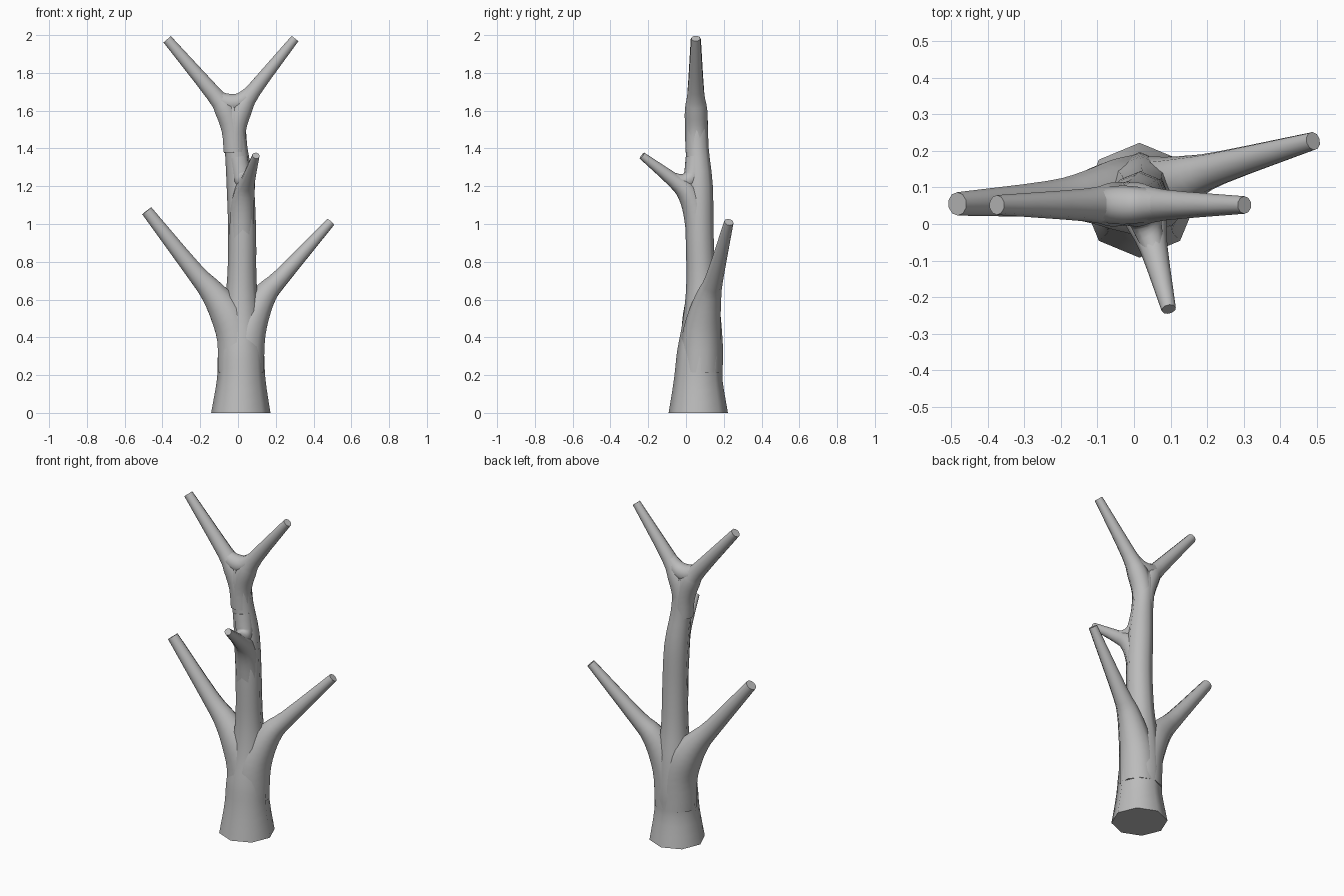
import bpy
import bmesh
import math
from mathutils import Vector

cube = bpy.data.objects.get("Cube")
if cube:
    bpy.data.objects.remove(cube)

bark = bpy.data.materials.new("grey_bark")
bark.use_nodes = True
GREY = (0.5, 0.5, 0.5, 1)
bark.diffuse_color = GREY
bark.node_tree.nodes["Principled BSDF"].inputs["Base Color"].default_value = GREY


def smooth_path(points, steps):
    """Catmull-Rom through (x, y, z, radius) points."""
    p = [Vector(q) for q in points]
    p = [2 * p[0] - p[1]] + p + [2 * p[-1] - p[-2]]
    out = []
    for a, b, c, d in zip(p, p[1:], p[2:], p[3:]):
        for i in range(steps):
            t = i / steps
            out.append(0.5 * (2 * b + (c - a) * t + (2 * a - 5 * b + 4 * c - d) * t * t
                              + (3 * b - a - 3 * c + d) * t ** 3))
    return out + [p[-2]]


def limb(name, points, sides=8, steps=3, flat_start=False):
    """Tapered tube swept along a path, closed with flat ends."""
    path = smooth_path(points, steps)
    pos = [q.to_3d() for q in path]
    bm = bmesh.new()
    rings = []
    side = Vector((0, 1, 0))
    for i, q in enumerate(path):
        axis = (pos[min(i + 1, len(pos) - 1)] - pos[max(i - 1, 0)]).normalized()
        if flat_start and i == 0:
            axis = Vector((0, 0, 1))
        side = (side - axis * side.dot(axis)).normalized()
        other = axis.cross(side)
        rings.append([bm.verts.new(pos[i] + q.w * (math.cos(a) * side + math.sin(a) * other))
                      for a in (math.tau * k / sides for k in range(sides))])
    for r, s in zip(rings, rings[1:]):
        for k in range(sides):
            n = (k + 1) % sides
            bm.faces.new((r[k], r[n], s[n], s[k]))
    bm.faces.new(rings[0][::-1])
    bm.faces.new(rings[-1])
    bmesh.ops.recalc_face_normals(bm, faces=bm.faces)
    mesh = bpy.data.meshes.new(name)
    bm.to_mesh(mesh)
    bm.free()
    mesh.materials.append(bark)
    obj = bpy.data.objects.new(name, mesh)
    bpy.context.collection.objects.link(obj)
    bpy.ops.object.select_all(action='DESELECT')
    obj.select_set(True)
    bpy.context.view_layer.objects.active = obj
    bpy.ops.object.shade_smooth_by_angle(angle=math.radians(62))


# Flared lower trunk, narrowing into the upper stem
limb("trunk", [(0.015, 0.065, 0, 0.157), (0.017, 0.065, 0.18, 0.128),
               (0.016, 0.075, 0.32, 0.122), (0.018, 0.085, 0.5, 0.1),
               (0.02, 0.08, 0.7, 0.078), (0.022, 0.072, 0.95, 0.074),
               (0.012, 0.07, 1.2, 0.072), (-0.01, 0.06, 1.4, 0.06),
               (-0.022, 0.055, 1.55, 0.06), (-0.03, 0.05, 1.63, 0.045)], flat_start=True)

# Two lower side branches
limb("lower_right_branch", [(0.005, 0.075, 0.22, 0.115), (-0.01, 0.08, 0.4, 0.107),
                            (-0.06, 0.08, 0.53, 0.095), (-0.14, 0.075, 0.645, 0.068),
                            (-0.235, 0.068, 0.755, 0.05), (-0.483, 0.055, 1.07, 0.032)], sides=10)
limb("lower_left_branch", [(0.03, 0.075, 0.22, 0.112), (0.045, 0.082, 0.4, 0.104),
                           (0.09, 0.1, 0.53, 0.085), (0.15, 0.125, 0.635, 0.064),
                           (0.23, 0.152, 0.72, 0.047), (0.49, 0.227, 1.01, 0.025)], sides=10)

# Short front branch with the rounded crotch above it
limb("front_branch", [(0.02, 0.072, 0.92, 0.068), (0.022, 0.05, 1.07, 0.066),
                      (0.035, 0.005, 1.17, 0.056), (0.055, -0.07, 1.235, 0.038),
                      (0.095, -0.233, 1.362, 0.02)], sides=10)
limb("front_crotch", [(0.06, -0.09, 1.25, 0.028), (0.04, -0.02, 1.225, 0.04),
                      (0.02, 0.035, 1.25, 0.05), (0, 0.052, 1.35, 0.054)], sides=10)

# Top fork: two limbs and the rounded crotch between them
limb("top_right_limb", [(-0.02, 0.055, 1.38, 0.058), (-0.03, 0.055, 1.5, 0.06),
                        (-0.07, 0.053, 1.61, 0.059), (-0.13, 0.052, 1.69, 0.045),
                        (-0.375, 0.052, 1.978, 0.027)], sides=10)
limb("top_left_limb", [(-0.015, 0.055, 1.38, 0.058), (-0.015, 0.055, 1.5, 0.06),
                       (0.02, 0.053, 1.61, 0.059), (0.085, 0.052, 1.71, 0.042),
                       (0.302, 0.052, 1.982, 0.024)], sides=10)
limb("top_crotch", [(-0.15, 0.052, 1.715, 0.036), (-0.1, 0.052, 1.66, 0.046),
                    (-0.035, 0.052, 1.638, 0.053), (0.025, 0.052, 1.655, 0.048),
                    (0.09, 0.052, 1.718, 0.036)], sides=10)
